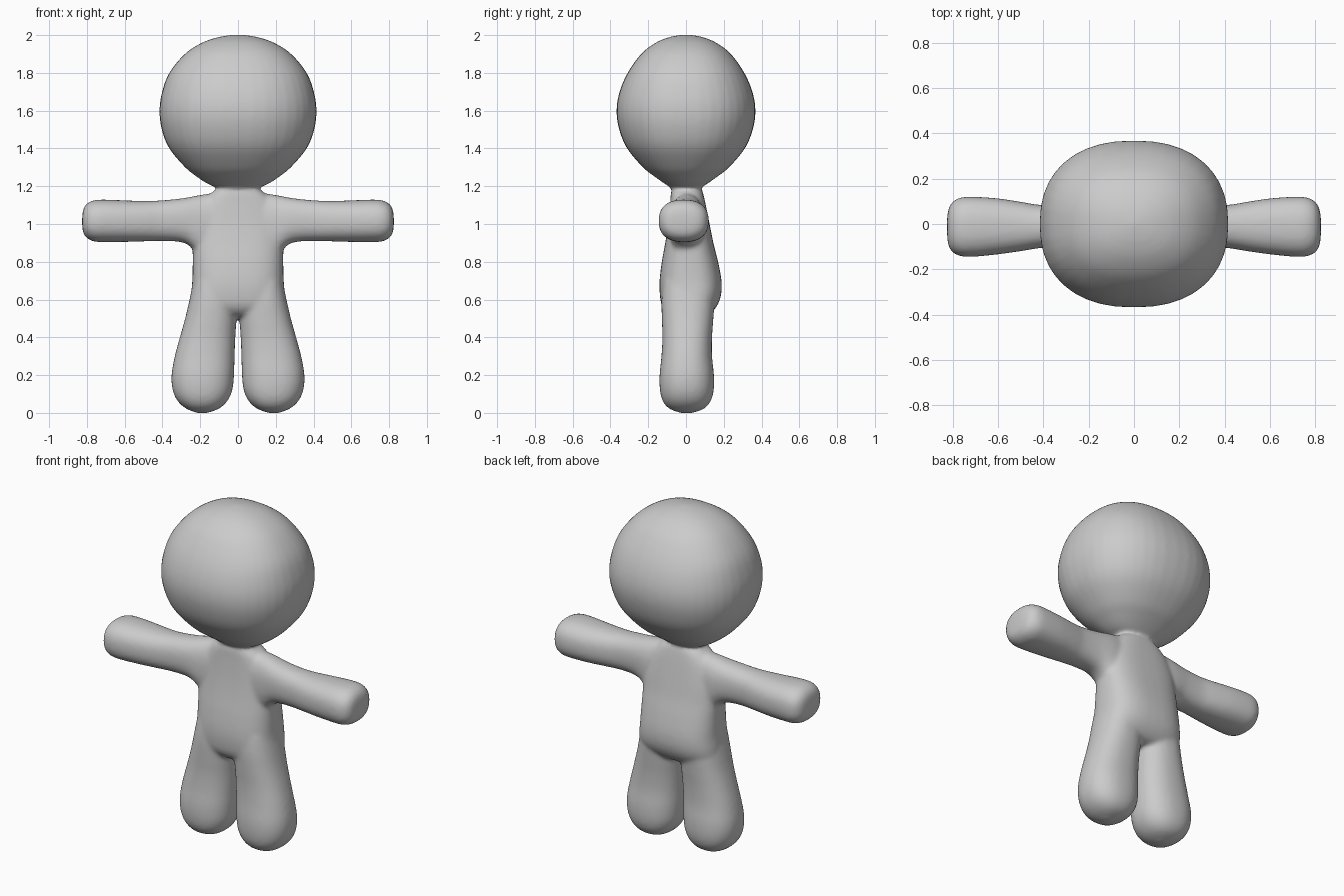
import bpy, bmesh, math
from mathutils import Vector

SIDES = 40


def smooth_rings(rings, steps=4):
    """Catmull-Rom interpolation between cross-sections."""
    v = [Vector(r) for r in rings]
    out = []
    for i in range(len(v) - 1):
        a, b, c, d = v[max(i - 1, 0)], v[i], v[i + 1], v[min(i + 2, len(v) - 1)]
        for s in range(steps):
            t = s / steps
            out.append(0.5 * (2 * b + (c - a) * t + (2 * a - 5 * b + 4 * c - d) * t * t
                              + (3 * b - a - 3 * c + d) * t ** 3))
    return out + [v[-1]]


def loft(bm, rings, place, power=2.0):
    """Closed tube; each ring is (position, low u, high u, low v, high v)."""
    loops = []
    for p, u0, u1, v0, v1 in smooth_rings(rings):
        loop = []
        for k in range(SIDES):
            a = 2 * math.pi * k / SIDES
            c, s = math.cos(a), math.sin(a)
            u = math.copysign(abs(c) ** (2 / power), c)
            v = math.copysign(abs(s) ** (2 / power), s)
            loop.append(bm.verts.new(place(p, (u0 + u1) / 2 + u * (u1 - u0) / 2,
                                           (v0 + v1) / 2 + v * (v1 - v0) / 2)))
        loops.append(loop)
    for a, b in zip(loops, loops[1:]):
        for k in range(SIDES):
            n = (k + 1) % SIDES
            bm.faces.new((a[k], a[n], b[n], b[k]))
    bm.faces.new(loops[0][::-1])
    bm.faces.new(loops[-1])


def upright(z, x, y):
    return (x, y, z)


bm = bmesh.new()

# head with tapering chin and neck
head = [(1.10, .10, .075), (1.165, .105, .075), (1.19, .112, .08), (1.215, .165, .115),
        (1.25, .218, .165), (1.30, .28, .228), (1.40, .364, .312), (1.50, .404, .354),
        (1.60, .416, .368), (1.70, .402, .352), (1.80, .364, .309), (1.90, .282, .238),
        (1.96, .19, .16), (1.99, .10, .085), (2.002, .02, .018)]
loft(bm, [(z, -x, x, -y, y) for z, x, y in head], upright, 2.3)

# torso, fuller at the lower back
torso = [(1.185, .10, -.07, .08), (1.165, .14, -.08, .09), (1.10, .20, -.085, .105),
         (1.0, .235, -.095, .125), (.90, .24, -.11, .145), (.80, .24, -.128, .17),
         (.70, .242, -.14, .188), (.62, .25, -.138, .185), (.56, .25, -.125, .16),
         (.52, .20, -.09, .12), (.505, .08, -.04, .06)]
loft(bm, [(z, -x, x, a, b) for z, x, a, b in torso], upright, 2.7)

# legs and arms, mirrored
leg = [(.70, .03, .235, -.12, .13), (.60, .008, .257, -.13, .15), (.50, .008, .28, -.128, .145),
       (.40, .014, .308, -.125, .138), (.30, .018, .335, -.13, .138), (.20, .021, .352, -.14, .148),
       (.12, .03, .346, -.138, .147), (.06, .058, .318, -.122, .13), (.02, .105, .27, -.085, .092),
       (-.002, .17, .21, -.02, .025)]
arm = [(.08, .80, 1.168, -.08, .09), (.17, .82, 1.158, -.085, .095), (.22, .85, 1.15, -.09, .095),
       (.27, .893, 1.14, -.095, .09), (.33, .908, 1.132, -.10, .085), (.42, .91, 1.124, -.107, .085),
       (.50, .908, 1.122, -.12, .098), (.60, .905, 1.125, -.134, .113), (.70, .904, 1.129, -.144, .12),
       (.76, .907, 1.126, -.143, .118), (.80, .925, 1.108, -.125, .098), (.82, .955, 1.075, -.09, .06),
       (.825, .995, 1.03, -.03, .01)]
for side in (1, -1):
    loft(bm, leg, lambda z, x, y: (side * x, y, z), 2.3)
    loft(bm, arm, lambda x, z, y: (side * x, y, z), 2.4)

bmesh.ops.recalc_face_normals(bm, faces=bm.faces)
mesh = bpy.data.meshes.new("body")
bm.to_mesh(mesh)
bm.free()
body = bpy.data.objects.new("body", mesh)
bpy.context.collection.objects.link(body)

# fuse the parts into one soft skin
fuse = body.modifiers.new("fuse", 'REMESH')
fuse.mode = 'VOXEL'
fuse.voxel_size = 0.011
fuse.use_smooth_shade = True
soften = body.modifiers.new("soften", 'SMOOTH')
soften.factor = 0.5
soften.iterations = 10

grey = bpy.data.materials.new("plain grey")
grey.diffuse_color = (.6, .6, .6, 1)
mesh.materials.append(grey)
